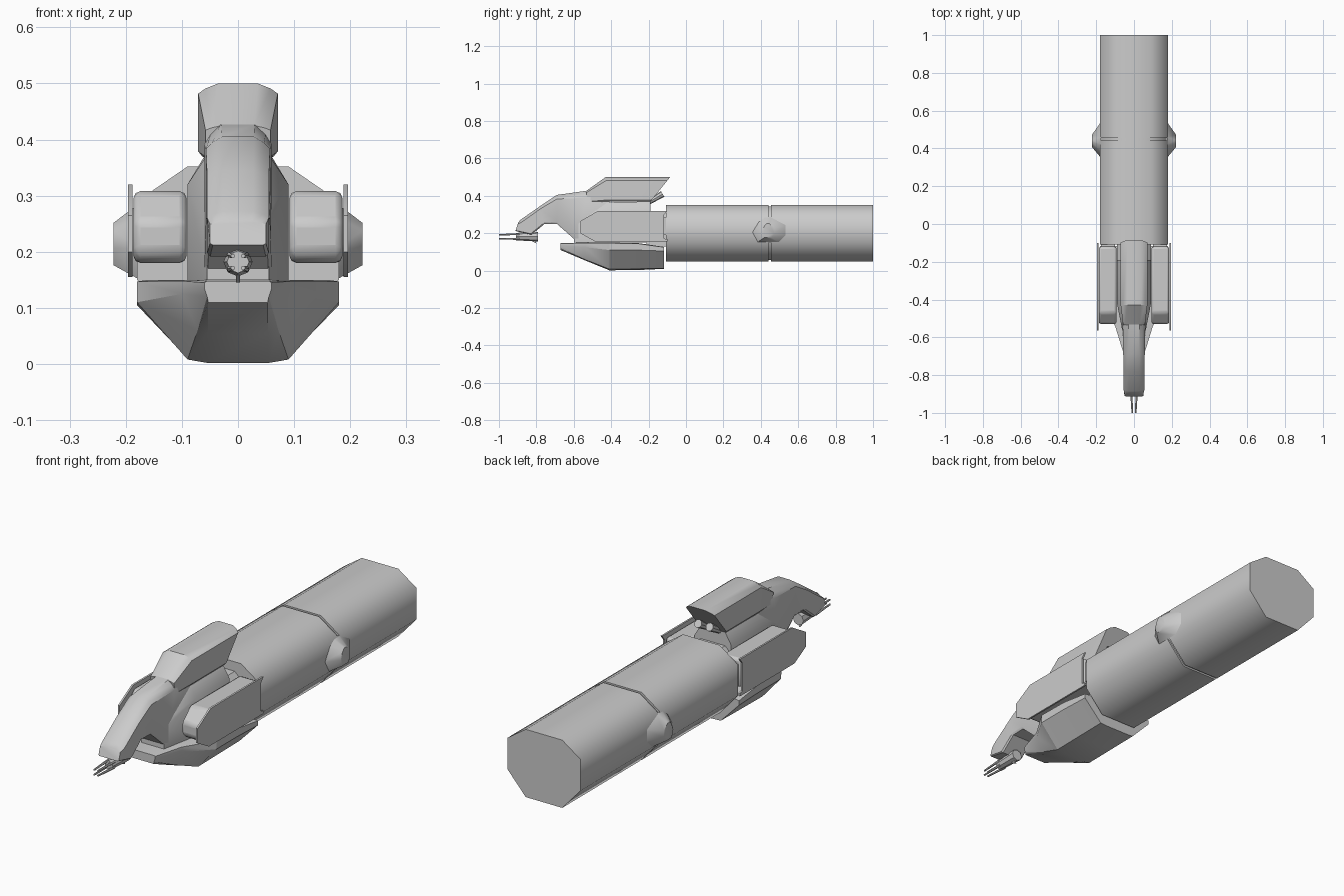
import bpy, math
from mathutils import Vector

if "Cube" in bpy.data.objects:
    bpy.data.objects.remove(bpy.data.objects["Cube"])


def finish(name, verts, faces, angle=35, bevel=0.0):
    me = bpy.data.meshes.new(name)
    me.from_pydata([tuple(v) for v in verts], [], faces)
    ob = bpy.data.objects.new(name, me)
    bpy.context.collection.objects.link(ob)
    bpy.ops.object.select_all(action='DESELECT')
    bpy.context.view_layer.objects.active = ob
    ob.select_set(True)
    bpy.ops.object.mode_set(mode='EDIT')
    bpy.ops.mesh.select_all(action='SELECT')
    bpy.ops.mesh.normals_make_consistent(inside=False)
    bpy.ops.object.mode_set(mode='OBJECT')
    bpy.ops.object.shade_smooth_by_angle(angle=math.radians(angle))
    if bevel:
        m = ob.modifiers.new("bevel", 'BEVEL')
        m.width, m.segments = bevel, 2
    return ob


def loft(name, rings, **kw):
    """Skin a list of equal-length rings and cap both ends."""
    n = len(rings[0])
    verts = [p for r in rings for p in r]
    faces = [tuple(range(n)), tuple(range((len(rings) - 1) * n, len(rings) * n))]
    for k in range(len(rings) - 1):
        for i in range(n):
            j = (i + 1) % n
            faces.append((k * n + i, k * n + j, (k + 1) * n + j, (k + 1) * n + i))
    return finish(name, verts, faces, **kw)


def section(half, y):
    """Mirror a half outline of (x, z) points, listed top to bottom, at depth y."""
    return [(x, y, z) for x, z in half] + [(-x, y, z) for x, z in reversed(half)]


def slant(top, bot, w):
    """Chamfered section lying between a top and a bottom (y, z) point."""
    t, b = Vector(top), Vector(bot)
    out = []
    for x, f in ((.5 * w, 0), (.82 * w, .07), (w, .14), (w, .93), (.9 * w, 1)):
        p = t.lerp(b, f)
        out.append((x, p.x, p.y))
    return out + [(-x, y, z) for x, y, z in reversed(out)]


def side_plate(name, profile, x0, x1, **kw):
    """Extrude a (y, z) profile along x."""
    return loft(name, [[(x, y, z) for y, z in profile] for x in (x0, x1)], **kw)


def rod(name, a, b, r0, r1, n=8):
    a, b = Vector(a), Vector(b)
    q = (b - a).to_track_quat('Z', 'Y')
    circ = [Vector((math.cos(i * math.tau / n), math.sin(i * math.tau / n), 0)) for i in range(n)]
    return loft(name, [[a + q @ (c * r0) for c in circ], [b + q @ (c * r1) for c in circ]])


# Forearm and upper arm tubes with a thin core in the joint gap
octagon = [(.09, .352), (.18, .29), (.18, .15), (.09, .05)]
core = [(x * .95, .2 + (z - .2) * .95) for x, z in octagon]
for name, y0, y1 in (("forearm", -.108, .442), ("upper_arm", .454, 1.0)):
    loft(name, [section(octagon, y0), section(octagon, y1)], angle=58)
loft("elbow_core", [section(core, .43), section(core, .47)], angle=58)

# Lower shell under the hand
shell = [(-.67, [(.055, .148), (.06, .145), (.06, .135), (.055, .12), (.053, .11)]),
         (-.54, [(.085, .15), (.10, .148), (.10, .125), (.072, .06), (.054, .055)]),
         (-.41, [(.16, .15), (.18, .147), (.18, .11), (.09, .008), (.055, .002)]),
         (-.26, [(.16, .148), (.18, .145), (.18, .11), (.09, .01), (.055, .003)]),
         (-.117, [(.16, .127), (.18, .125), (.18, .105), (.09, .012), (.055, .01)])]
loft("lower_shell", [section(h, y) for y, h in shell], angle=25)

# Central body and wrist
body = [(-.60, [(.045, .26), (.055, .24), (.055, .15)]),
        (-.42, [(.06, .365), (.09, .32), (.09, .15)]),
        (-.19, [(.06, .37), (.09, .32), (.09, .15)])]
loft("hand_body", [section(h, y) for y, h in body])
loft("wrist", [section([(.06, .31), (.09, .28), (.09, .13)], y) for y in (-.21, -.10)])

# Snout sloping down to the muzzle
loft("snout", [slant((-.898, .255), (-.912, .212), .05),
               slant((-.885, .272), (-.826, .192), .055),
               slant((-.78, .345), (-.756, .25), .055),
               slant((-.69, .405), (-.69, .25), .057),
               slant((-.525, .428), (-.58, .153), .06),
               slant((-.41, .45), (-.41, .17), .06)], angle=32)

# Top housing with slanted back
loft("top_housing", [slant((-.535, .425), (-.525, .365), .058),
                     slant((-.43, .50), (-.41, .37), .071),
                     slant((-.085, .50), (-.19, .37), .071)], angle=32)
for s in (-1, 1):
    rod("rear_nozzle", (s * .028, -.20, .365), (s * .028, -.125, .41), .012, .018)

# Parts repeated on both sides
for s in (-1, 1):
    # padded side pod
    side_plate("side_pod", [(-.53, .20), (-.53, .255), (-.47, .308), (-.12, .308),
                            (-.12, .18), (-.51, .18)], s * .092, s * .186, bevel=.012)
    # outer plate with small lips at the rear
    side_plate("pod_plate", [(-.565, .20), (-.565, .265), (-.47, .32), (-.10, .32), (-.118, .298),
                             (-.118, .172), (-.10, .168), (-.10, .155), (-.485, .155)],
               s * .188, s * .196)
    side_plate("wrist_post", [(-.125, .19), (-.125, .285), (-.108, .285), (-.108, .19)],
               s * .10, s * .175)
    # elbow cap
    base = [(.35, .205), (.385, .262), (.42, .287), (.46, .287), (.54, .245), (.54, .19),
            (.50, .15), (.38, .15)]
    mid = [(.437 + (y - .437) * .35, .208 + (z - .208) * .55) for y, z in base]
    loft("elbow_cap", [[(s * .175, y, z) for y, z in base],
                       [(s * .222, y, z) for y, z in mid]], angle=45)

# Muzzle: hub, thin barrels and a fin below
rod("muzzle_hub", (0, -.79, .182), (0, -.91, .182), .026, .02)
for k in range(4):
    a = math.pi / 4 + k * math.pi / 2
    c, d = math.cos(a), math.sin(a)
    rod("barrel", (c * .02, -.89, .182 + d * .018), (c * .013, -1.0, .182 + d * .015), .006, .004, 6)
side_plate("muzzle_fin", [(-.85, .17), (-.80, .145), (-.81, .175)], -.004, .004)
